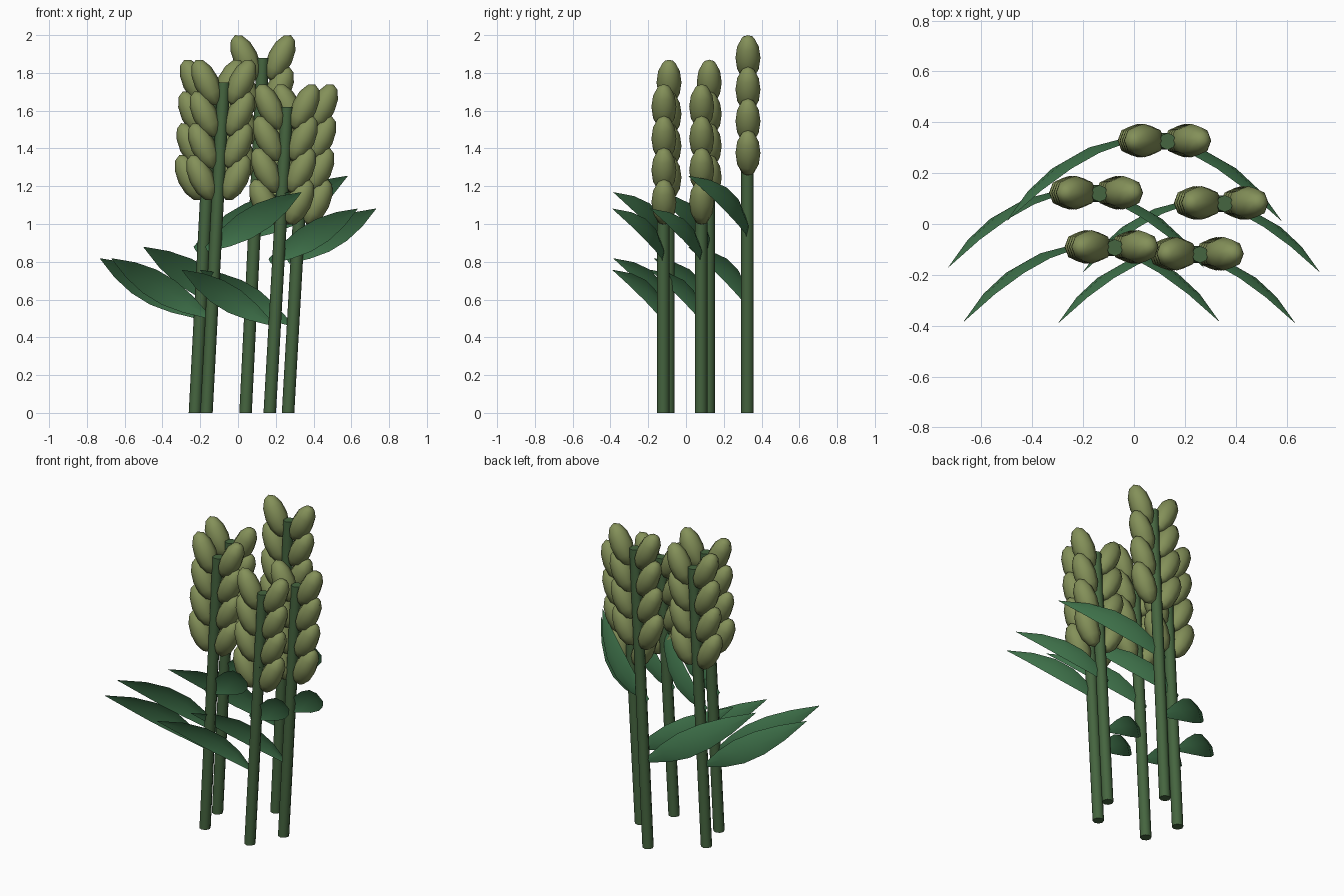
import bpy, bmesh, math
from mathutils import Matrix, Vector

if "Cube" in bpy.data.objects:
    bpy.data.objects.remove(bpy.data.objects["Cube"])


def material(name, rgb):
    m = bpy.data.materials.new(name)
    m.diffuse_color = (*rgb, 1)
    m.use_nodes = True
    m.node_tree.nodes["Principled BSDF"].inputs["Base Color"].default_value = m.diffuse_color
    return m


STEM = material("stem_green", (0.06, 0.13, 0.05))
LEAF = material("leaf_green", (0.05, 0.17, 0.07))
GRAIN = material("grain_green", (0.23, 0.28, 0.10))
LEAN = 0.092          # sideways drift of a stalk from foot to top


def finish(bm, name, mat):
    me = bpy.data.meshes.new(name)
    bm.to_mesh(me)
    bm.free()
    ob = bpy.data.objects.new(name, me)
    bpy.context.collection.objects.link(ob)
    me.materials.append(mat)
    bpy.ops.object.select_all(action='DESELECT')
    ob.select_set(True)
    bpy.context.view_layer.objects.active = ob
    bpy.ops.object.shade_smooth_by_angle(angle=math.radians(50))
    return ob


# Leaning eight-sided stalk
def stem(x, y, h):
    bm = bmesh.new()
    bmesh.ops.create_cone(bm, cap_ends=True, segments=8, radius1=0.033, radius2=0.033,
                          depth=h, matrix=Matrix.Translation((x, y, h / 2)))
    for v in bm.verts:
        v.co.x += LEAN * v.co.z / h
    finish(bm, "stem", STEM)


# Four pairs of plump kernels tilting outward
def ear(x, y, h):
    bm = bmesh.new()
    for i in range(4):
        z = h - 0.168 * i
        cx = x + LEAN * z / h
        for side in (-1, 1):
            mat = (Matrix.Translation((cx + side * 0.092, y + 0.003, z))
                   @ Matrix.Rotation(side * math.radians(25), 4, 'Y')
                   @ Matrix.Diagonal((0.066, 0.066, 0.132, 1)))
            bmesh.ops.create_uvsphere(bm, u_segments=8, v_segments=6, radius=1, matrix=mat)
    finish(bm, "grain_ear", GRAIN)


# Upright creased blade sweeping sideways and bending to the front
def leaf(x, y, h, side, start):
    bm = bmesh.new()
    rows = []
    for t, w in ((0, 0.2), (0.2, 0.68), (0.4, 0.97), (0.6, 0.95), (0.8, 0.62), (1, 0.02)):
        c = Vector((x + side * 0.287 * h * t, y - 0.166 * h * t ** 2.1,
                    h * (start + (0.667 - 0.495) * t)))
        across = Vector((-side * 0.5, 0, 0.87)) * 0.043 * h * w
        crease = Vector((0, 0.012 * h * w, 0))
        rows.append([bm.verts.new(p) for p in (c - across, c + crease, c + across)])
    for a, b in zip(rows, rows[1:]):
        for k in range(2):
            f = (a[k], b[k], b[k + 1], a[k + 1])
            bm.faces.new(f if side > 0 else f[::-1])
    finish(bm, "leaf", LEAF)


# Five stalks: foot x, foot y, stem height
for x, y, h in ((0.04, 0.325, 1.88), (-0.228, 0.12, 1.75), (0.265, 0.08, 1.62),
                (-0.167, -0.093, 1.75), (0.168, -0.12, 1.62)):
    stem(x, y, h)
    ear(x, y, h)
    leaf(x, y, h, -1, 0.295)
    leaf(x, y, h, 1, 0.495)
